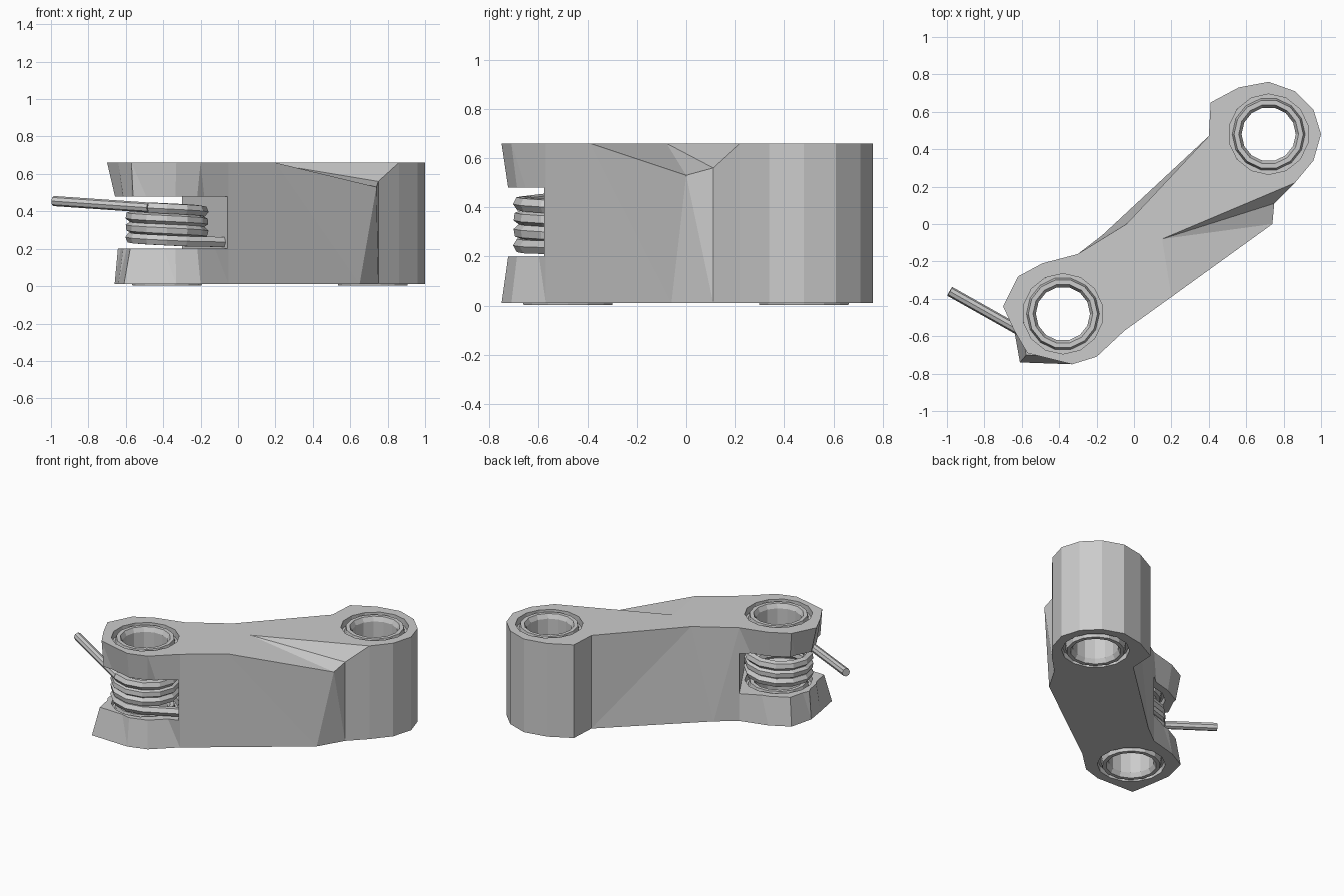
import bpy, bmesh, math
from mathutils import Matrix, Vector

if "Cube" in bpy.data.objects:
    bpy.data.objects.remove(bpy.data.objects["Cube"])

grey = bpy.data.materials.new("plain grey")
grey.diffuse_color = (0.6, 0.6, 0.6, 1)
grey.use_nodes = True
grey.node_tree.nodes["Principled BSDF"].inputs["Base Color"].default_value = grey.diffuse_color
LOW, HIGH = (-0.38, -0.48), (0.72, 0.48)      # the two boss centres
ZB, ZT = 0.01, 0.66


def add(name, bm):
    bmesh.ops.recalc_face_normals(bm, faces=bm.faces[:])
    me = bpy.data.meshes.new(name)
    bm.to_mesh(me)
    bm.free()
    me.materials.append(grey)
    ob = bpy.data.objects.new(name, me)
    bpy.context.collection.objects.link(ob)
    return ob


def cut(ob, cutter):
    cutter.hide_render = True
    mod = ob.modifiers.new("cut", 'BOOLEAN')
    mod.operation, mod.solver, mod.object = 'DIFFERENCE', 'EXACT', cutter
    bpy.context.view_layer.objects.active = ob
    bpy.ops.object.modifier_apply(modifier=mod.name)
    bpy.data.objects.remove(cutter)


# Arm body: outline extruded upwards, with one dropped corner on the front
outline = [(0.2, -0.39), (0.74, 0.0), (0.75, 0.11), (0.86, 0.22), (0.96, 0.34), (1.0, 0.48),
           (0.96, 0.61), (0.86, 0.71), (0.72, 0.76), (0.56, 0.73), (0.41, 0.65), (0.40, 0.47),
           (-0.04, 0.0), (-0.3, -0.16), (-0.49, -0.21), (-0.62, -0.28), (-0.70, -0.44),
           (-0.64, -0.57), (-0.57, -0.69), (-0.33, -0.75), (-0.2, -0.71), (-0.05, -0.57)]
bottom_moves = {1: (0.65, -0.06), 12: (-0.17, -0.06), 16: (-0.66, -0.44), 18: (-0.61, -0.74)}
top_drop = {1: 0.53, 2: 0.56}
bm = bmesh.new()
top = [bm.verts.new((x, y, top_drop.get(i, ZT))) for i, (x, y) in enumerate(outline)]
bot = [bm.verts.new((*bottom_moves.get(i, p), ZB)) for i, p in enumerate(outline)]
peak = bm.verts.new((0.15, -0.08, ZT))
n = len(outline)
for i in range(n):
    j = (i + 1) % n
    bm.faces.new((bot[i], bot[j], top[j], top[i]))
bm.faces.new(bot[::-1])
bm.faces.new([top[0], peak] + top[3:])
for i in range(3):
    bm.faces.new((top[i], top[i + 1], peak))
bmesh.ops.triangulate(bm, faces=bm.faces[:])
arm = add("link_arm", bm)

# Slot for the spring, square to the arm
bm = bmesh.new()
turn = Matrix.Rotation(math.radians(30.3), 4, 'Z')
centre = Vector((-0.18, -0.365, 0.34)) - turn @ Vector((0.6, 0, 0))
bmesh.ops.create_cube(bm, size=1, matrix=Matrix.Translation(centre) @ turn @ Matrix.Diagonal((1.2, 1.5, 0.28, 1)))
cut(arm, add("slot_cutter", bm))

# Taper the two flanges towards the slot
for v in arm.data.vertices:
    along = (v.co.x + 0.18) * 0.863 + (v.co.y + 0.365) * 0.505
    if 0.15 < v.co.z < 0.55 and along < -0.03:
        v.co.x = LOW[0] + (v.co.x - LOW[0]) * 0.9
        v.co.y = LOW[1] + (v.co.y - LOW[1]) * 0.9

# Bores through both bosses
for c in (LOW, HIGH):
    bm = bmesh.new()
    bmesh.ops.create_cone(bm, cap_ends=True, segments=14, radius1=0.215, radius2=0.215, depth=2,
                          matrix=Matrix.Translation((*c, 0.3)))
    cut(arm, add("bore_cutter", bm))


# Bushings: a lathed ring with a groove around it at each end
def bushing(name, c, z0, z1):
    d = 0.045
    prof = [(0.22, z0 + d), (0.195, z0 + d), (0.185, z0), (0.16, z0), (0.145, z0 + 0.03),
            (0.145, z1 - 0.03), (0.16, z1), (0.185, z1), (0.195, z1 - d), (0.22, z1 - d)]
    bm = bmesh.new()
    seg = 14
    rings = [[bm.verts.new((c[0] + r * math.cos(a * 2 * math.pi / seg),
                            c[1] + r * math.sin(a * 2 * math.pi / seg), z)) for r, z in prof]
             for a in range(seg)]
    for a in range(seg):
        p, q = rings[a], rings[(a + 1) % seg]
        for k in range(len(prof)):
            m = (k + 1) % len(prof)
            bm.faces.new((p[k], q[k], q[m], p[m]))
    return add(name, bm)


bushing("far_bushing", HIGH, 0.003, 0.657)
bushing("lower_bushing", LOW, 0.003, 0.2)
bushing("upper_bushing", LOW, 0.48, 0.657)


# Torsion spring and its straight leg
def wire(name, pts, radius, res):
    cu = bpy.data.curves.new(name, 'CURVE')
    cu.dimensions = '3D'
    cu.bevel_depth, cu.bevel_resolution, cu.use_fill_caps = radius, res, True
    sp = cu.splines.new('POLY')
    sp.points.add(len(pts) - 1)
    for p, co in zip(sp.points, pts):
        p.co = (*co, 1)
    cu.materials.append(grey)
    ob = bpy.data.objects.new(name, cu)
    bpy.context.collection.objects.link(ob)
    bpy.ops.object.select_all(action='DESELECT')
    ob.select_set(True)
    bpy.context.view_layer.objects.active = ob
    bpy.ops.object.convert(target='MESH')
    for f in bpy.context.object.data.polygons:
        f.use_smooth = False


coil = [(-0.03, -0.505, 0.235)]               # tail buried in the arm
steps = 38
for i in range(steps + 1):
    a = math.radians(300 - 1140 * i / steps)
    coil.append((LOW[0] + 0.192 * math.cos(a), LOW[1] + 0.192 * math.sin(a), 0.24 + 0.18 * i / steps))
wire("torsion_spring", coil, 0.031, 1)
wire("spring_leg", [coil[-1], (-0.985, -0.36, 0.455)], 0.027, 2)
